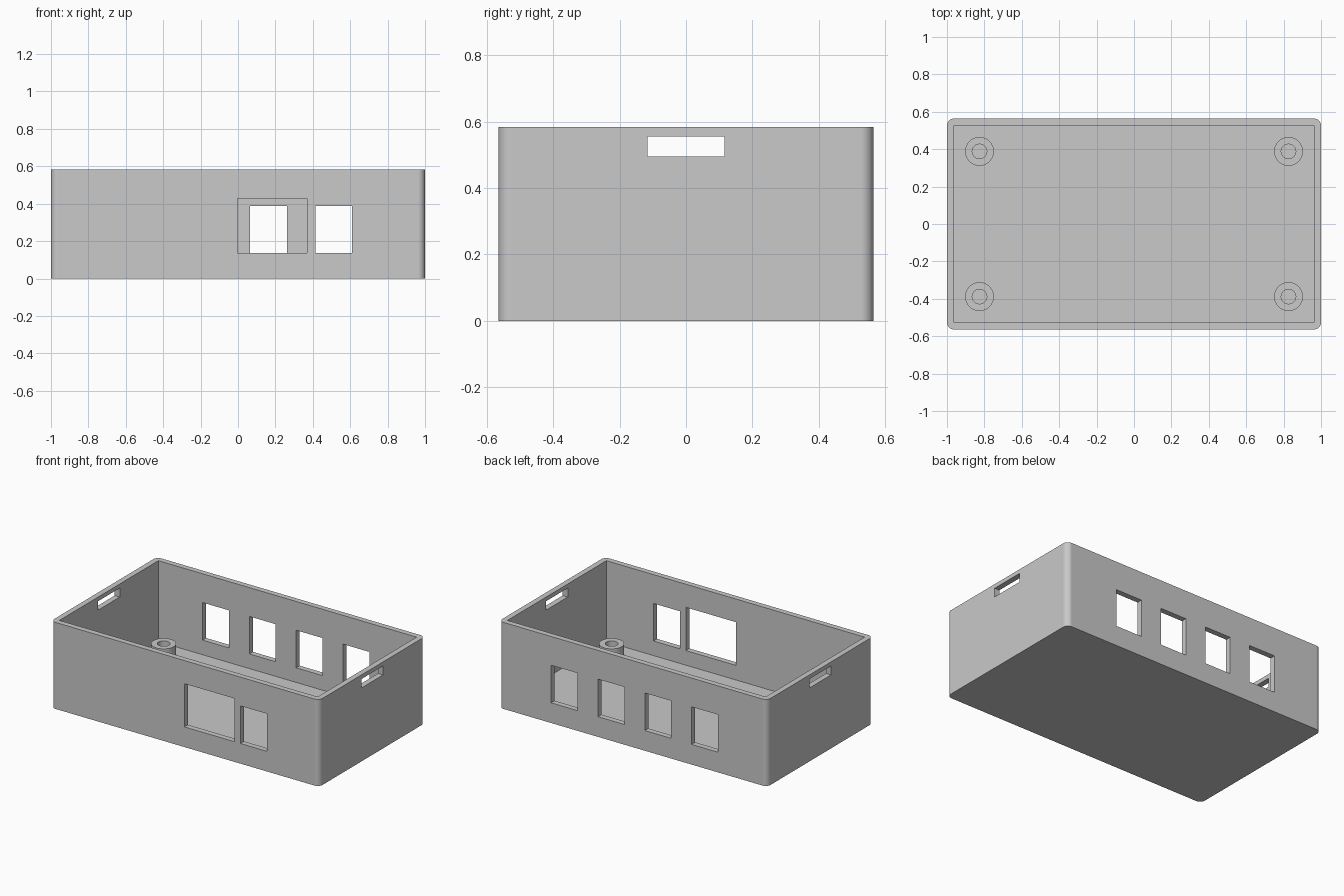
import bpy, bmesh, math
from mathutils import Matrix, Vector

if "Cube" in bpy.data.objects:
    bpy.data.objects.remove(bpy.data.objects["Cube"])

HX, HY, H = 1.0, 0.564, 0.583        # outer half sizes and height
WALL = 0.0375                        # wall, floor and corner radius
IX, IY, FLOOR = HX - WALL, HY - WALL, WALL

grey = bpy.data.materials.new("grey plastic")
grey.diffuse_color = (0.587, 0.587, 0.587, 1)
grey.use_nodes = True
grey.node_tree.nodes["Principled BSDF"].inputs["Base Color"].default_value = grey.diffuse_color


def add_box(bm, x0, x1, y0, y1, z0, z1):
    size = Vector((x1 - x0, y1 - y0, z1 - z0))
    mid = Vector((x0 + x1, y0 + y1, z0 + z1)) / 2
    bmesh.ops.create_cube(bm, size=1, matrix=Matrix.Translation(mid) @ Matrix.Diagonal((*size, 1)))


def make_object(name, bm):
    bmesh.ops.recalc_face_normals(bm, faces=bm.faces)
    mesh = bpy.data.meshes.new(name)
    bm.to_mesh(mesh)
    bm.free()
    mesh.materials.append(grey)
    ob = bpy.data.objects.new(name, mesh)
    bpy.context.collection.objects.link(ob)
    return ob


def smooth(ob):
    bpy.ops.object.select_all(action='DESELECT')
    ob.select_set(True)
    bpy.context.view_layer.objects.active = ob
    bpy.ops.object.shade_smooth_by_angle(angle=math.radians(30))


# Case body: block with rounded upright edges
bm = bmesh.new()
add_box(bm, -HX, HX, -HY, HY, 0, H)
upright = [e for e in bm.edges if abs(e.verts[0].co.z - e.verts[1].co.z) > 0.1]
bmesh.ops.bevel(bm, geom=upright, offset=WALL, segments=8, profile=0.5, affect='EDGES')
case = make_object("case_body", bm)

# Cavity cutter
bm = bmesh.new()
add_box(bm, -IX, IX, -IY, IY, FLOOR, H + 0.1)
cavity = make_object("cavity_cutter", bm)

# Wall opening cutter
bm = bmesh.new()
for x0, x1, top in ((-0.004, 0.37, 0.427), (0.414, 0.61, 0.389)):    # front ports
    add_box(bm, x0, x1, -HY - 0.05, -IY + 0.02, 0.136, top)
for i in range(4):                                                  # back windows
    x = 0.512 - 0.349 * i
    add_box(bm, x - 0.098, x + 0.098, IY - 0.02, HY + 0.05, 0.136, 0.389)
for s in (-1, 1):                                                   # side slots
    xs = sorted((s * (IX - 0.02), s * (HX + 0.05)))
    add_box(bm, *xs, -0.116, 0.116, 0.495, 0.555)
openings = make_object("opening_cutter", bm)

for cutter in (cavity, openings):
    mod = case.modifiers.new(cutter.name, 'BOOLEAN')
    mod.operation = 'DIFFERENCE'
    mod.solver = 'EXACT'
    mod.object = cutter

# Bake the cuts, then remove the cutters
graph = bpy.context.evaluated_depsgraph_get()
baked = bpy.data.meshes.new_from_object(case.evaluated_get(graph))
case.modifiers.clear()
case.data = baked
for cutter in (cavity, openings):
    bpy.data.objects.remove(cutter)
smooth(case)
weighted = case.modifiers.new("flat_walls", 'WEIGHTED_NORMAL')
weighted.keep_sharp = True

# Screw posts: open tubes turned from a profile
PROFILE = [(0.039, FLOOR), (0.039, 0.114), (0.077, 0.114), (0.077, FLOOR)]
for sx, side in ((-1, "left"), (1, "right")):
    for sy, end in ((-1, "front"), (1, "back")):
        bm = bmesh.new()
        vs = [bm.verts.new((r, 0, z)) for r, z in PROFILE]
        es = [bm.edges.new(p) for p in zip(vs, vs[1:])]
        bmesh.ops.spin(bm, geom=vs + es, cent=(0, 0, 0), axis=(0, 0, 1),
                       angle=math.tau, steps=48, use_merge=True)
        bmesh.ops.remove_doubles(bm, verts=bm.verts, dist=1e-4)
        post = make_object(f"screw_post_{end}_{side}", bm)
        # The tube is open at the floor, so aim the top ring upward explicitly
        top = max(post.data.polygons, key=lambda p: p.center.z)
        if top.normal.z < 0:
            post.data.flip_normals()
        post.location = (sx * 0.826, sy * 0.388, 0)
        smooth(post)
